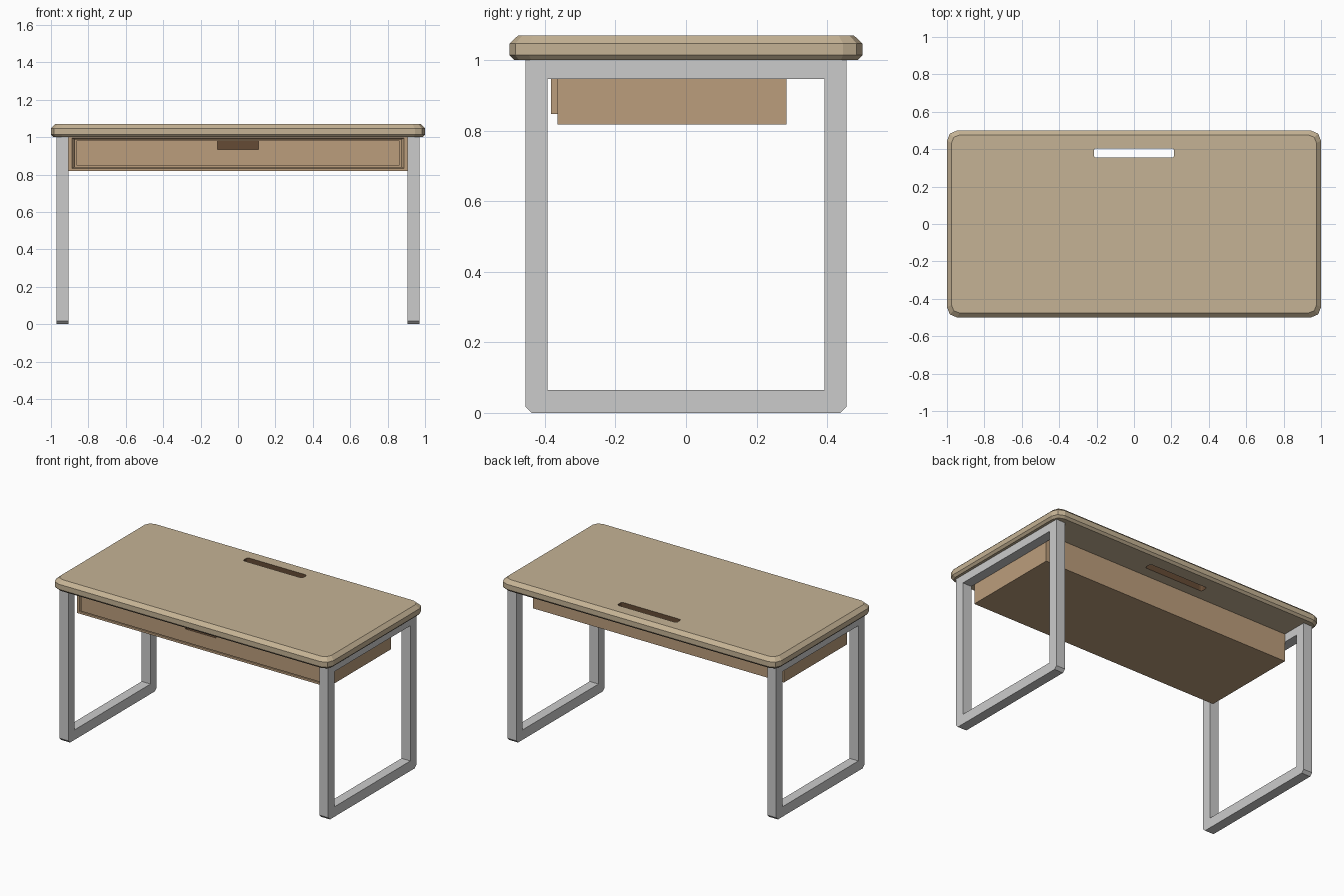
import bpy, bmesh, math

if "Cube" in bpy.data.objects:
    bpy.data.objects.remove(bpy.data.objects["Cube"])


def material(name, rgb):
    m = bpy.data.materials.new(name)
    m.diffuse_color = (*rgb, 1)
    m.use_nodes = True
    m.node_tree.nodes["Principled BSDF"].inputs["Base Color"].default_value = m.diffuse_color
    return m


TOP = material("top_wood", (0.56, 0.45, 0.30))
WOOD = material("drawer_wood", (0.50, 0.34, 0.20))
DARK = material("dark_wood", (0.13, 0.07, 0.035))


def loft(name, rings, mat=None):
    """Skin equal-length rings of points and cap both ends."""
    bm = bmesh.new()
    loops = [[bm.verts.new(p) for p in r] for r in rings]
    n = len(loops[0])
    for a, b in zip(loops, loops[1:]):
        for i in range(n):
            j = (i + 1) % n
            bm.faces.new((a[i], a[j], b[j], b[i]))
    bm.faces.new(loops[0])
    bm.faces.new(loops[-1])
    bmesh.ops.recalc_face_normals(bm, faces=bm.faces)
    me = bpy.data.meshes.new(name)
    bm.to_mesh(me)
    bm.free()
    ob = bpy.data.objects.new(name, me)
    bpy.context.collection.objects.link(ob)
    if mat:
        me.materials.append(mat)
    return ob


def rounded(hx, hy, r, z, segs=2, cy=0):
    """Rounded rectangle ring in the XY plane."""
    pts = []
    for k, (sx, sy) in enumerate([(1, 1), (-1, 1), (-1, -1), (1, -1)]):
        for s in range(segs + 1):
            a = math.pi / 2 * (k + s / segs)
            pts.append((sx * (hx - r) + r * math.cos(a),
                        cy + sy * (hy - r) + r * math.sin(a), z))
    return pts


def rect_y(y, hx, z0, z1):
    """Rectangle ring in the XZ plane."""
    return [(-hx, y, z0), (hx, y, z0), (hx, y, z1), (-hx, y, z1)]


def cut(ob, cutter):
    """Boolean difference, keeping the cutter's material on the new faces."""
    mod = ob.modifiers.new("cut", 'BOOLEAN')
    mod.operation = 'DIFFERENCE'
    mod.solver = 'EXACT'
    mod.material_mode = 'TRANSFER'
    mod.object = cutter
    bpy.context.view_layer.objects.active = ob
    bpy.ops.object.modifier_apply(modifier=mod.name)
    bpy.data.objects.remove(cutter)


# Tabletop with chamfered rims and a cable slot
top = loft("tabletop", [rounded(1 - d, 0.5 - d, 0.055 - d / 2, z)
                        for d, z in [(0.013, 1.0), (0, 1.014), (0, 1.047), (0.024, 1.07)]], TOP)
cut(top, loft("slot_cutter", [rounded(0.215, 0.025, 0.014, z, 3, 0.38)
                              for z in (0.97, 1.1)], DARK))

# Leg frames: closed loops with clipped bottom corners
profile = [(-0.455, 1.0), (-0.455, 0.018), (-0.437, 0), (0.437, 0), (0.455, 0.018), (0.455, 1.0)]
for side, label in ((-1, "left"), (1, "right")):
    leg = loft(label + "_leg_frame", [[(side * x, y, z) for y, z in profile]
                                      for x in (0.906, 0.97)])
    hole = [(-0.392, 0.065), (0.392, 0.065), (0.392, 0.947), (-0.392, 0.947)]
    cut(leg, loft("leg_cutter", [[(side * x, y, z) for y, z in hole] for x in (0.85, 1.05)]))

# Drawer housing: hollow box with a chamfered front opening
loft("drawer_housing", [rect_y(0.285, 0.906, 0.818, 1.0),
                        rect_y(-0.365, 0.906, 0.818, 1.0),
                        rect_y(-0.365, 0.888, 0.832, 0.994),
                        rect_y(-0.345, 0.872, 0.840, 0.988),
                        rect_y(0.265, 0.872, 0.840, 0.988)], WOOD)

# Drawer front with a finger notch in its top edge
front = loft("drawer_front", [rect_y(y, 0.864, 0.847, 0.981) for y in (-0.383, -0.335)], WOOD)
cut(front, loft("notch_cutter", [rect_y(y, 0.11, 0.933, 1.02) for y in (-0.42, -0.35)], DARK))

# Drawer tray, open at the top
loft("drawer_tray", [[(-x, y0, z), (x, y0, z), (x, y1, z), (-x, y1, z)]
                     for x, y0, y1, z in [(0.855, -0.336, 0.24, 0.85), (0.855, -0.336, 0.24, 0.93),
                                          (0.84, -0.32, 0.225, 0.93), (0.84, -0.32, 0.225, 0.86)]], WOOD)
